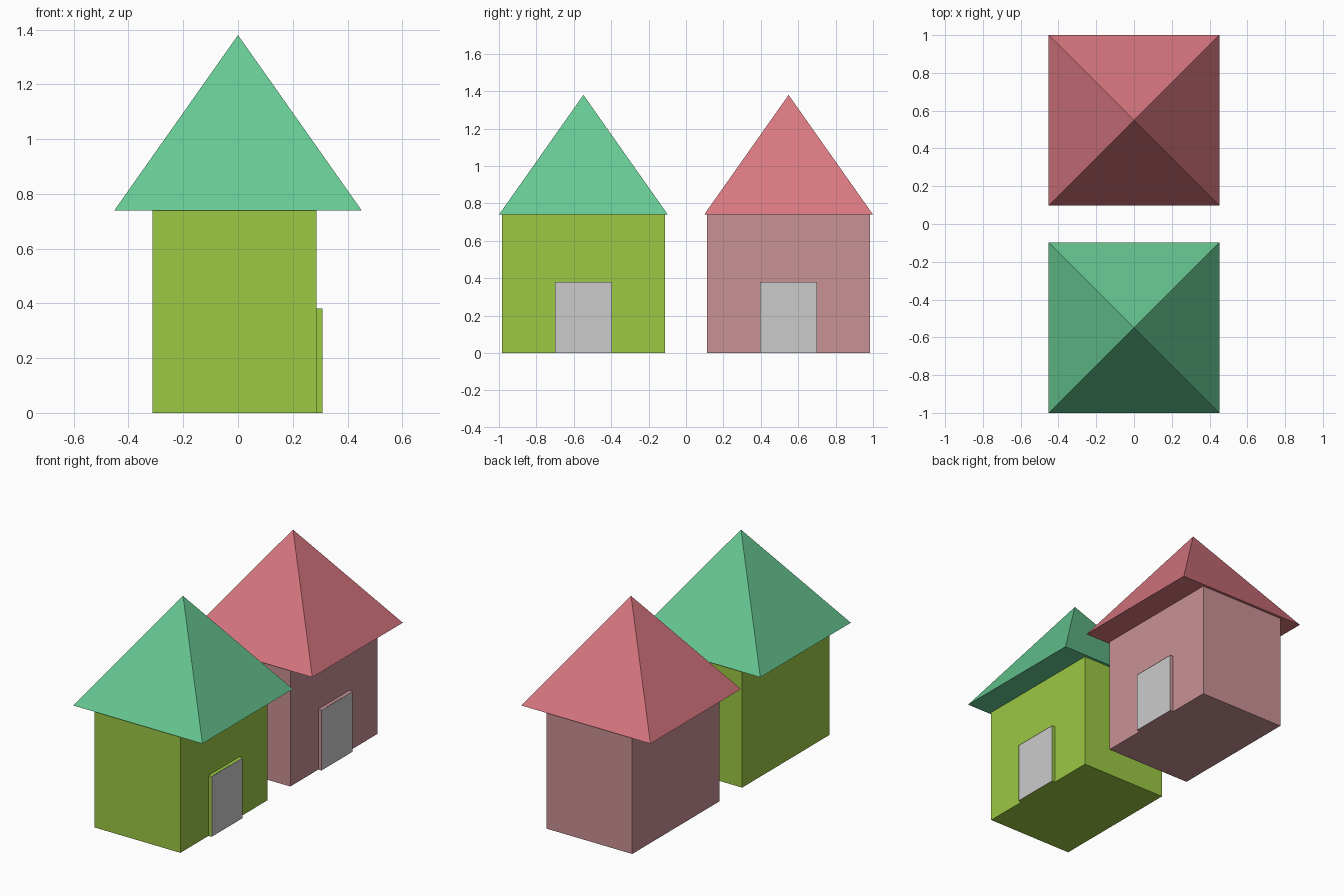
import bpy, bmesh
from math import radians, sqrt
from mathutils import Matrix

if "Cube" in bpy.data.objects:
    bpy.data.objects.remove(bpy.data.objects["Cube"])


def material(name, rgb):
    m = bpy.data.materials.new(name)
    m.diffuse_color = (*rgb, 1)
    m.use_nodes = True
    m.node_tree.nodes["Principled BSDF"].inputs["Base Color"].default_value = m.diffuse_color
    return m


def finish(name, bm, mat=None):
    mesh = bpy.data.meshes.new(name)
    bmesh.ops.recalc_face_normals(bm, faces=bm.faces)
    bm.to_mesh(mesh)
    bm.free()
    obj = bpy.data.objects.new(name, mesh)
    bpy.context.collection.objects.link(obj)
    if mat:
        mesh.materials.append(mat)
    return obj


def box(lo, hi):
    bm = bmesh.new()
    size = [b - a for a, b in zip(lo, hi)]
    mid = [(a + b) / 2 for a, b in zip(lo, hi)]
    bmesh.ops.create_cube(bm, size=1, matrix=Matrix.Translation(mid) @ Matrix.Diagonal((*size, 1)))
    return bm


EAVE, APEX, ROOF_HALF = 0.74, 1.38, 0.4515
WALL_BACK, WALL_FRONT, WALL_HALF = -0.313, 0.286, 0.435
DOOR_X, DOOR_HALF, DOOR_TOP = 0.308, 0.155, 0.382


def house(label, cy, wall_mat, roof_mat):
    # walls
    finish(label + "_walls", box((WALL_BACK, cy - WALL_HALF, 0), (WALL_FRONT, cy + WALL_HALF, EAVE)), wall_mat)

    # pyramid roof
    bm = bmesh.new()
    place = Matrix.Translation((0, cy, (EAVE + APEX) / 2)) @ Matrix.Rotation(radians(45), 4, 'Z')
    bmesh.ops.create_cone(bm, cap_ends=True, segments=4, radius1=ROOF_HALF * sqrt(2), radius2=0,
                          depth=APEX - EAVE, matrix=place)
    bmesh.ops.remove_doubles(bm, verts=bm.verts, dist=1e-5)
    finish(label + "_roof", bm, roof_mat)

    # door surround, open at the front where the grey panel closes it
    lo = (WALL_FRONT, cy - DOOR_HALF, 0)
    hi = (DOOR_X, cy + DOOR_HALF, DOOR_TOP)
    bm = box(lo, hi)
    front = [f for f in bm.faces if f.calc_center_median().x > DOOR_X - 0.001]
    bmesh.ops.delete(bm, geom=front, context='FACES')
    finish(label + "_door_surround", bm, wall_mat)

    # grey door panel
    finish(label + "_door_panel", box((DOOR_X - 0.002, lo[1] + 0.002, 0.0005),
                                      (DOOR_X, hi[1] - 0.002, DOOR_TOP - 0.002)))


house("green_house", -0.5485, material("lime", (0.33, 0.58, 0.056)), material("green", (0.135, 0.58, 0.29)))
house("red_house", 0.5485, material("pink", (0.584, 0.283, 0.305)), material("red", (0.69, 0.185, 0.215)))
